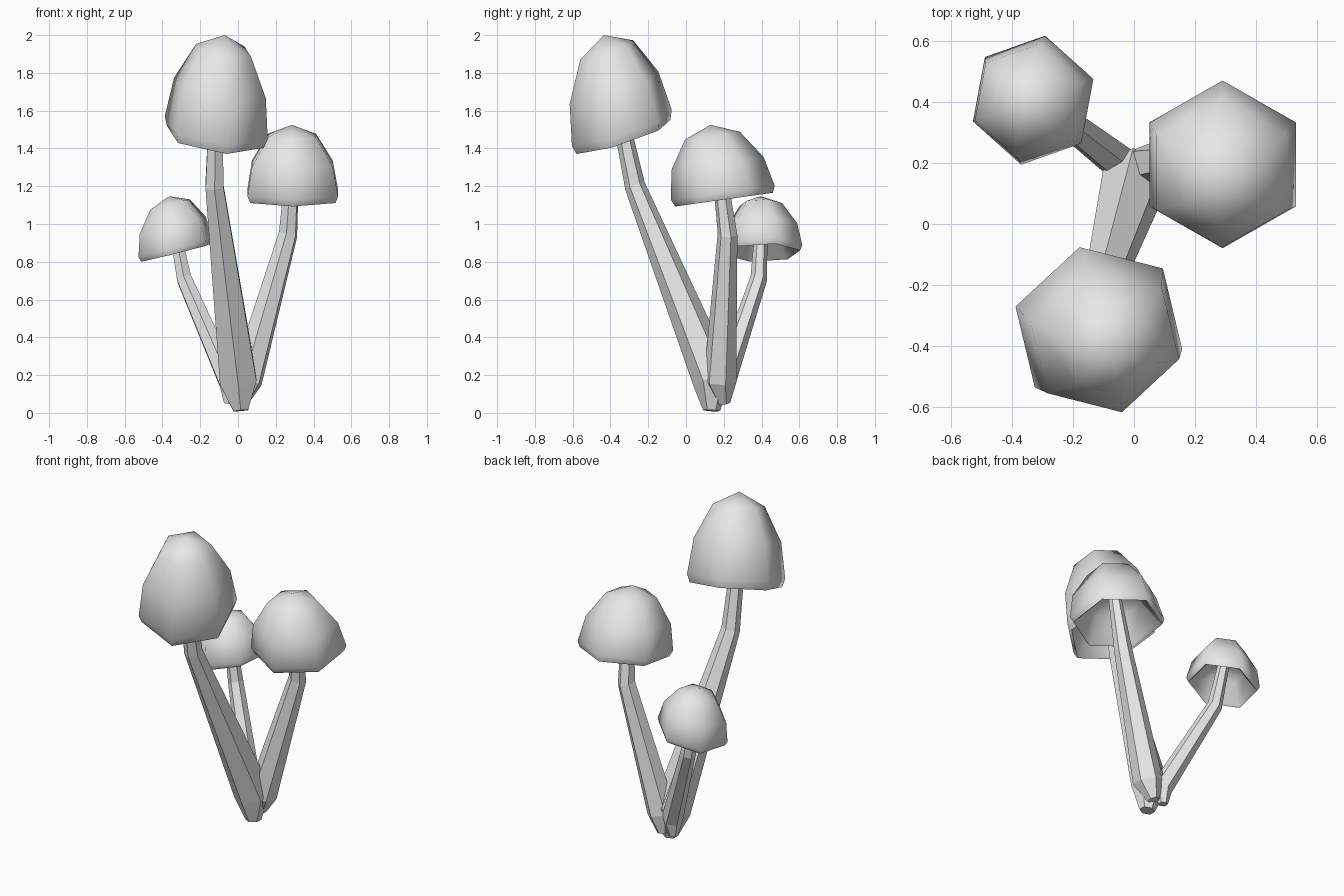
import bpy, bmesh
from math import radians, cos, sin
from mathutils import Vector

default = bpy.data.objects.get("Cube")
if default:
    bpy.data.objects.remove(default, do_unlink=True)

SIDES = 6
grey = bpy.data.materials.new("light_grey")
grey.use_nodes = True
grey.diffuse_color = (0.8, 0.8, 0.8, 1)
grey.node_tree.nodes["Principled BSDF"].inputs["Base Color"].default_value = (0.8, 0.8, 0.8, 1)


def add_ring(bm, centre, axis, radius, spin):
    """Hexagonal loop of vertices square to an axis."""
    turn = Vector((0, 0, 1)).rotation_difference(axis)
    angles = [radians(spin + 360 * i / SIDES) for i in range(SIDES)]
    return [bm.verts.new(centre + turn @ Vector((cos(a), sin(a), 0)) * radius) for a in angles]


def bridge(bm, low, high):
    return [bm.faces.new((low[i], low[(i + 1) % SIDES], high[(i + 1) % SIDES], high[i]))
            for i in range(SIDES)]


def finish(bm, name, smooth):
    bmesh.ops.recalc_face_normals(bm, faces=bm.faces)
    for f in bm.faces:
        f.smooth = smooth
    mesh = bpy.data.meshes.new(name)
    bm.to_mesh(mesh)
    bm.free()
    mesh.materials.append(grey)
    bpy.context.collection.objects.link(bpy.data.objects.new(name, mesh))


# Cap cross-section from the hollow underside, round the lip, to the crown:
# (radius factor, fraction of the way from rim to apex)
CAP_PROFILE = [(0.55, 0.32), (0.87, -0.06), (0.94, -0.1), (1, 0), (0.89, 0.43), (0.53, 0.84)]
LIP = 2


def make_cap(name, rim, apex, normal, radius, spin):
    bm = bmesh.new()
    rim, apex, normal = Vector(rim), Vector(apex), Vector(normal).normalized()
    rings = [add_ring(bm, rim.lerp(apex, t), normal, radius * r, spin) for r, t in CAP_PROFILE]
    for low, high in zip(rings, rings[1:]):
        bridge(bm, low, high)
    for ring, t in ((rings[0], 0.5), (rings[-1], 1)):
        tip = bm.verts.new(rim.lerp(apex, t))
        for i in range(SIDES):
            bm.faces.new((ring[i], ring[(i + 1) % SIDES], tip))
    for i in range(SIDES):
        bm.edges.get((rings[LIP][i], rings[LIP][(i + 1) % SIDES])).smooth = False
    finish(bm, name, True)


def make_stem(name, path, radii, spin):
    bm = bmesh.new()
    pts = [Vector(p) for p in path]
    rings = []
    for i, p in enumerate(pts):
        # the root and the bend both lie square to the long middle section
        axis = pts[2] - pts[1] if i in (1, 2) else pts[min(i + 1, 3)] - pts[max(i - 1, 0)]
        rings.append(add_ring(bm, p, axis.normalized(), radii[i], spin))
    for low, high in zip(rings, rings[1:]):
        bridge(bm, low, high)
    bm.faces.new(rings[0])
    bm.faces.new(rings[-1])
    finish(bm, name, False)


# Tall front mushroom
make_cap("tall_cap", (-0.115, -0.34, 1.51), (-0.07, -0.435, 2.0), (0.14, -0.33, 1), 0.288, -76)
make_stem("tall_stem",
          [(0.015, 0.135, 0.012), (0, 0.145, 0.18), (-0.125, -0.27, 1.2), (-0.115, -0.38, 1.72)],
          [0.045, 0.112, 0.055, 0.038], -90)

# Middle mushroom on the left
make_cap("middle_cap", (0.29, 0.195, 1.165), (0.285, 0.13, 1.525), (0, -0.14, 1), 0.277, 90)
make_stem("middle_stem",
          [(0.02, 0.2, 0.05), (0.045, 0.18, 0.17), (0.265, 0.22, 0.945), (0.29, 0.17, 1.33)],
          [0.035, 0.088, 0.053, 0.036], 20)

# Small mushroom at the back
make_cap("small_cap", (-0.33, 0.405, 0.875), (-0.365, 0.395, 1.147), (-0.25, -0.02, 1), 0.215, 79)
make_stem("small_stem",
          [(-0.05, 0.2, 0.05), (-0.045, 0.2, 0.16), (-0.285, 0.385, 0.71), (-0.34, 0.4, 1.0)],
          [0.028, 0.062, 0.045, 0.033], 30)
